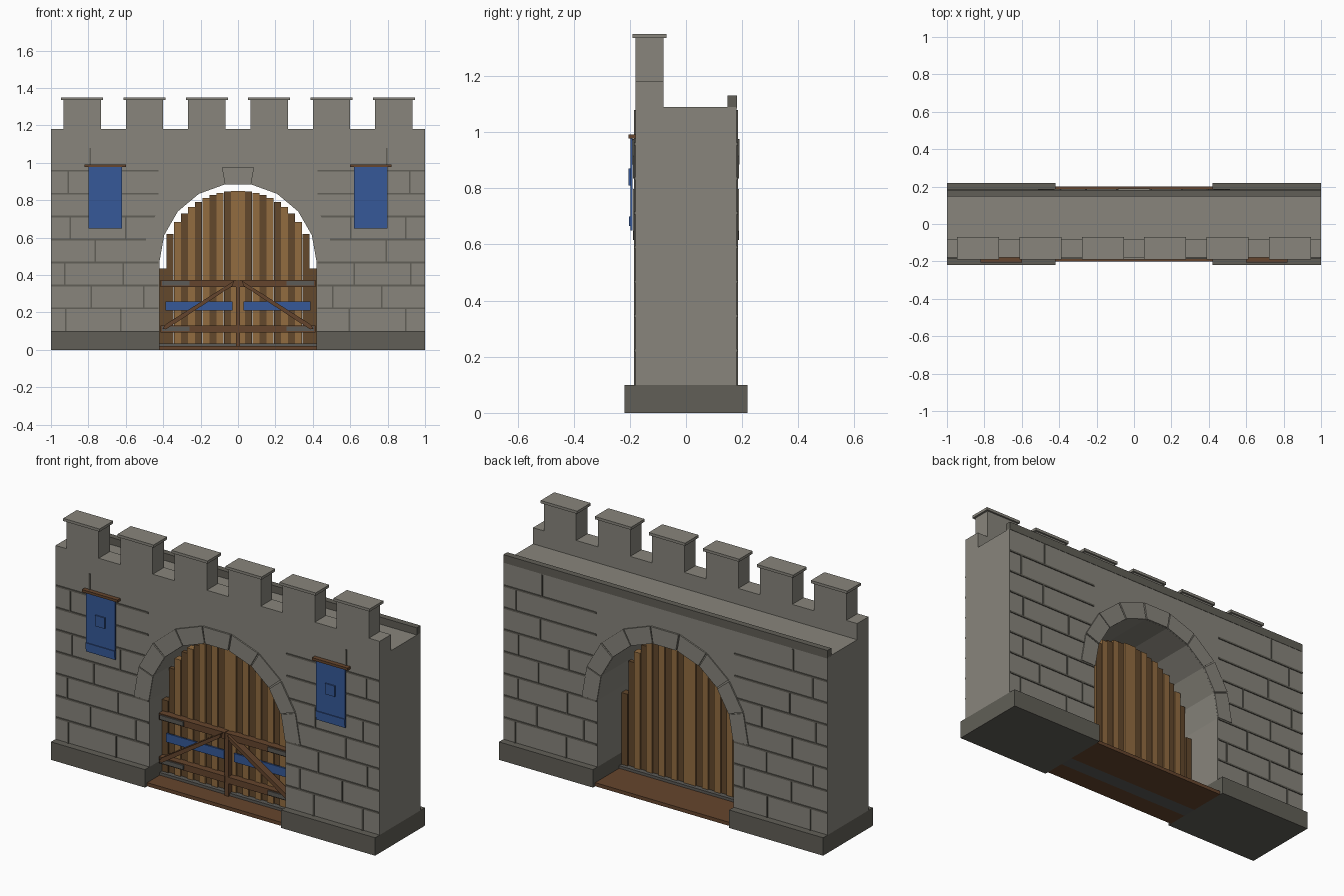
import bpy, bmesh, math, random

if "Cube" in bpy.data.objects:
    bpy.data.objects.remove(bpy.data.objects["Cube"])
random.seed(4)


def material(name, rgb):
    lin = [((c / 255 + 0.055) / 1.055) ** 2.4 for c in rgb]
    m = bpy.data.materials.new(name)
    m.diffuse_color = (*lin, 1)
    m.use_nodes = True
    m.node_tree.nodes["Principled BSDF"].inputs["Base Color"].default_value = m.diffuse_color
    return m


STONE = material("wall stone", (136, 133, 124))
DARK = material("dark stone", (97, 95, 87))
LIGHT_WOOD = material("light wood", (146, 108, 64))
DARK_WOOD = material("dark wood", (99, 72, 44))
BEAM = material("beam wood", (101, 69, 45))
IRON = material("iron grey", (92, 91, 87))
BLUE = material("blue cloth", (54, 89, 152))


def finish(name, bm, mat):
    bmesh.ops.recalc_face_normals(bm, faces=bm.faces)
    me = bpy.data.meshes.new(name)
    bm.to_mesh(me)
    bm.free()
    me.materials.append(mat)
    ob = bpy.data.objects.new(name, me)
    bpy.context.collection.objects.link(ob)
    return ob


def prism_into(bm, pts, y0, y1):
    """Extrude an x-z outline from y0 to y1."""
    f = bm.faces.new([bm.verts.new((x, y0, z)) for x, z in pts])
    r = bmesh.ops.extrude_face_region(bm, geom=[f], use_keep_orig=True)
    for v in r["geom"]:
        if isinstance(v, bmesh.types.BMVert):
            v.co.y = y1


def box_into(bm, x0, x1, y0, y1, z0, z1):
    prism_into(bm, [(x0, z0), (x1, z0), (x1, z1), (x0, z1)], y0, y1)


def boxes(name, mat, *dims):
    bm = bmesh.new()
    for d in dims:
        box_into(bm, *d)
    return finish(name, bm, mat)


def prism(name, mat, pts, y0, y1):
    bm = bmesh.new()
    prism_into(bm, pts, y0, y1)
    return finish(name, bm, mat)


R, SPRING, SEG = 0.42, 0.47, 9


def arc(r, a):
    a = math.radians(a)
    return (r * math.cos(a), SPRING + r * math.sin(a))


# Wall body with faceted arch opening
outline = [(-1, 0.1), (-1, 1.09), (1, 1.09), (1, 0.1), (R, 0.1)]
outline += [arc(R, 180 * i / SEG) for i in range(SEG + 1)] + [(-R, 0.1)]
prism("wall", STONE, outline, -0.18, 0.18)

# Parapet, merlons and caps
boxes("parapet", STONE, (-1, 1, -0.18, -0.08, 1.09, 1.18))
for i in range(6):
    x = (i - 2.5) / 3
    boxes("merlon", STONE, (x - 0.1, x + 0.1, -0.18, -0.08, 1.18, 1.335))
    boxes("merlon_cap", STONE, (x - 0.112, x + 0.112, -0.19, -0.07, 1.335, 1.35))
boxes("rear_lip", DARK, (-1, 1, 0.148, 0.182, 1.085, 1.13))

# Plinths
for x0, x1 in ((-1, -R), (R, 1)):
    boxes("plinth", DARK, (x0, x1, -0.22, 0.22, 0, 0.1))

# Arch stones on both faces
for side in (-1, 1):
    bm = bmesh.new()
    for i in range(SEG):
        a0, a1 = i * 20 + 0.4, i * 20 + 19.6
        out = 0.19 if i == SEG // 2 else 0.186 + 0.002 * (i % 2)
        prism_into(bm, [arc(R, a0), arc(0.513, a0), arc(0.513, a1), arc(R, a1)],
                   side * 0.178, side * out)
    finish("arch_stones", bm, STONE)

# Raised mortar joints on both faces
ROW = 0.1225
for side in (-1, 1):
    bm = bmesh.new()
    for s in (-1, 1):
        for k in range(8):
            z = 0.1 + ROW * k
            if k:
                xa, xb = sorted((s * 0.425, s * 0.998))
                box_into(bm, xa, xb, side * 0.178, side * 0.185, z - 0.005, z + 0.005)
            for x in ((0.91, 0.61) if k % 2 == 0 else (0.78, 0.49)):
                if x < 0.5 and 3 <= k or x < 0.7 and k >= 6:
                    continue
                x = s * x + random.uniform(-0.02, 0.02)
                box_into(bm, x - 0.004, x + 0.004, side * 0.178, side * 0.185, z, z + ROW)
    finish("mortar_joints", bm, DARK)

# Threshold
boxes("front_sill", BEAM, (-R, R, -0.2, -0.09, 0, 0.02))
boxes("back_sill", BEAM, (-R, R, -0.01, 0.2, 0, 0.02))
boxes("iron_threshold", IRON, (-R, R, -0.09, -0.01, 0, 0.035))

# Door planks following the arch
N = 22
pitch = 2 * R / N
for i in range(N):
    x = -R + pitch * (i + 0.5)
    top = 0.45 + math.sqrt(max(0, 0.4 ** 2 - x * x))
    if i in (0, N - 1):
        top = 0.435
    light = i % 2 == (0 if i < N // 2 else 1)
    w, d = pitch * 0.49, (0.0 if light else 0.008)
    boxes("door_plank", LIGHT_WOOD if light and 0 < i < N - 1 else DARK_WOOD,
          (x - w, x + w, -0.07 + d, -0.03 - d, 0.02, top))

# Gate rails, braces, hinge straps and painted bands
boxes("centre_post", BEAM, (-0.012, 0.012, -0.1, -0.065, 0.02, 0.37))
for s in (-1, 1):
    def span(a, b):
        return sorted((s * a, s * b))
    for z in (0.112, 0.355):
        boxes("gate_rail", BEAM, (*span(0.01, 0.415), -0.105, -0.065, z - 0.018, z + 0.018))
        boxes("hinge_strap", IRON, (*span(0.26, 0.405), -0.112, -0.1, z - 0.012, z + 0.012))
    boxes("painted_band", BLUE, (*span(0.03, 0.387), -0.08, -0.071, 0.21, 0.258))
    prism("gate_brace", BEAM, [(s * 0.405, 0.112), (s * 0.385, 0.138), (s * 0.02, 0.37),
                               (s * 0.03, 0.342), (s * 0.385, 0.11)], -0.122, -0.08)

# Hanging banners
for s in (-1, 1):
    x = 0.71 * s
    boxes("banner_rod", BEAM, (x - 0.11, x + 0.11, -0.205, -0.18, 0.978, 0.992))
    boxes("banner", BLUE, (x - 0.09, x + 0.09, -0.198, -0.19, 0.65, 0.98))
    boxes("banner_emblem", BLUE, (x - 0.03, x + 0.03, -0.205, -0.197, 0.81, 0.87))
    boxes("banner_hem", BLUE, (x - 0.09, x + 0.09, -0.203, -0.197, 0.665, 0.7))
